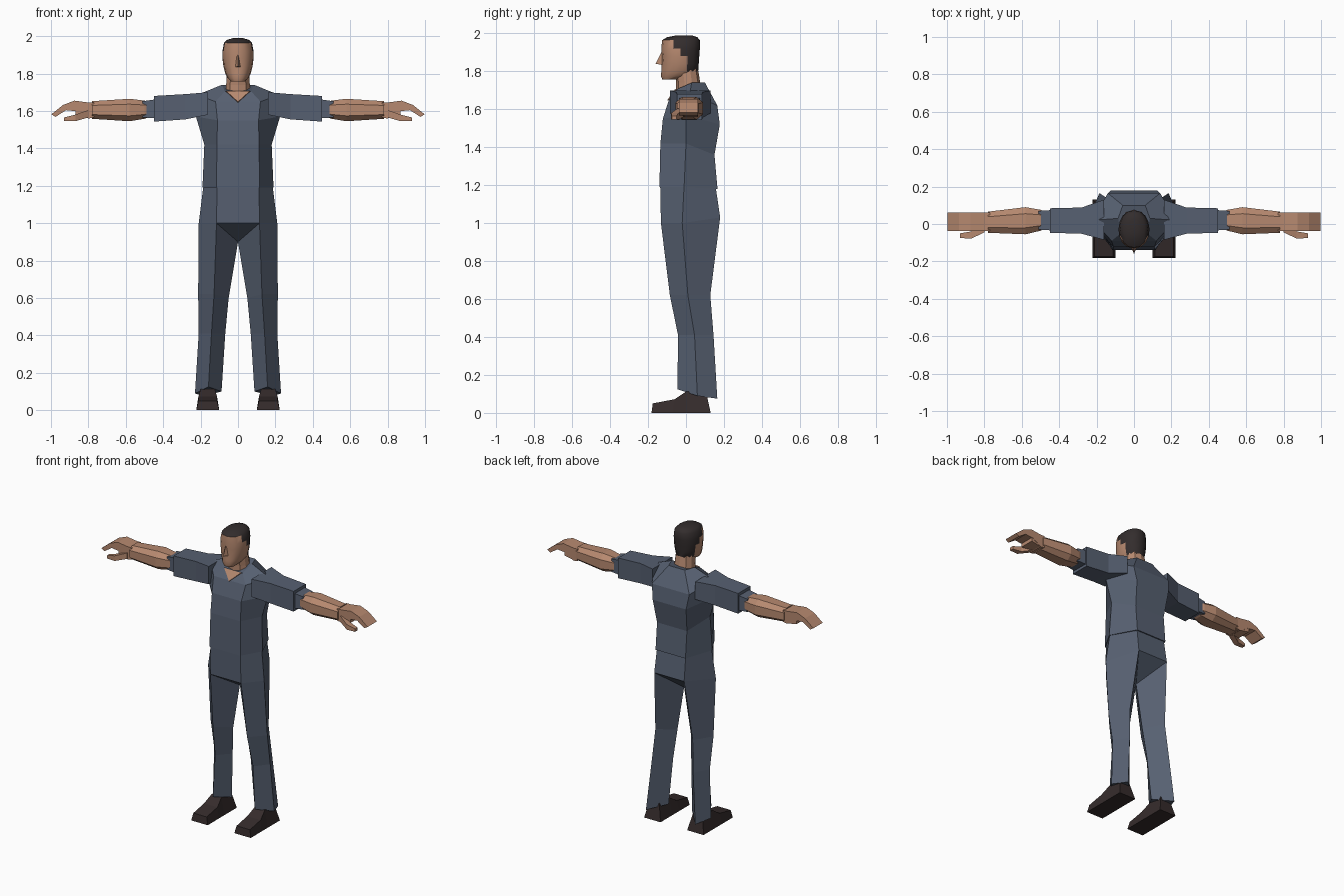
import bpy, bmesh, math
from mathutils import Vector

cube = bpy.data.objects.get("Cube")
if cube:
    bpy.data.objects.remove(cube, do_unlink=True)


def material(name, rgb):
    m = bpy.data.materials.new(name)
    m.use_nodes = True
    colour = (*rgb, 1)
    m.diffuse_color = colour
    node = next(n for n in m.node_tree.nodes if n.type == "BSDF_PRINCIPLED")
    node.inputs["Base Color"].default_value = colour
    node.inputs["Roughness"].default_value = 0.9
    return m


CLOTH = material("slate cloth", (0.094, 0.117, 0.165))
SKIN = material("skin", (0.47, 0.25, 0.16))
HAIR = material("dark hair", (0.033, 0.026, 0.026))
LEATHER = material("dark shoe leather", (0.036, 0.025, 0.025))


def build(name, bm, *mats):
    bmesh.ops.remove_doubles(bm, verts=bm.verts, dist=0.0005)
    bmesh.ops.recalc_face_normals(bm, faces=bm.faces)
    mesh = bpy.data.meshes.new(name)
    bm.to_mesh(mesh)
    bm.free()
    for m in mats:
        mesh.materials.append(m)
    obj = bpy.data.objects.new(name, mesh)
    bpy.context.collection.objects.link(obj)
    return obj


def loft(bm, rings, cap_start=True, cap_end=True):
    """Skin a list of closed rings with quads."""
    loops = [[bm.verts.new(p) for p in ring] for ring in rings]
    n = len(loops[0])
    for a, b in zip(loops, loops[1:]):
        for i in range(n):
            j = (i + 1) % n
            bm.faces.new((a[i], a[j], b[j], b[i]))
    if cap_start:
        bm.faces.new(loops[0])
    if cap_end:
        bm.faces.new(loops[-1])


def pair(name, rings, mat, **caps):
    """Build a lofted part on both sides of the body."""
    for side, s in (("left", 1), ("right", -1)):
        bm = bmesh.new()
        loft(bm, [[(s * x, y, z) for x, y, z in r] for r in rings], **caps)
        build(side + "_" + name, bm, mat)


def hexagon(front, side, back):
    half = [front, side, back]
    return half + [(-x, y, z) for x, y, z in reversed(half)]


def box_ring(x, y0, y1, z0, z1):
    return [(x, y0, z0), (x, y1, z0), (x, y1, z1), (x, y0, z1)]


def octagon_ring(x, y0, y1, z0, z1, cut=0.3):
    cy, cz, ry, rz = (y0 + y1) / 2, (z0 + z1) / 2, (y1 - y0) / 2, (z1 - z0) / 2
    k = 1 - cut * 1.6
    corners = [(-k, -1), (k, -1), (1, -k), (1, k), (k, 1), (-k, 1), (-1, k), (-1, -k)]
    return [(x, cy + ry * a, cz + rz * b) for a, b in corners]


def oval(z, w, yf, yb, n=16, tilt=0.0):
    ring = []
    for i in range(n):
        a = math.tau * i / n
        s, c = math.sin(a), math.cos(a)
        y = (yf + yb) / 2 - c * (yb - yf) / 2
        ring.append((w * math.copysign(abs(s) ** 0.85, s), y, z + tilt * -c))
    return ring


# Shirt body
bm = bmesh.new()
loft(bm, [
    hexagon((0.116, -0.14, 1.19), (0.19, -0.01, 1.19), (0.112, 0.166, 1.18)),
    hexagon((0.112, -0.135, 1.42), (0.18, 0, 1.42), (0.112, 0.15, 1.36)),
    hexagon((0.11, -0.122, 1.55), (0.225, 0, 1.57), (0.125, 0.178, 1.52)),
    hexagon((0.12, -0.09, 1.65), (0.22, 0.02, 1.685), (0.14, 0.165, 1.62)),
    hexagon((0.07, -0.05, 1.705), (0.085, 0.03, 1.74), (0.06, 0.10, 1.74)),
])
build("shirt_body", bm, CLOTH)

# Sleeves and the narrower cuffs under them
pair("sleeve", [
    box_ring(0.16, -0.085, 0.13, 1.58, 1.70),
    box_ring(0.28, -0.052, 0.088, 1.555, 1.69),
    box_ring(0.45, -0.047, 0.084, 1.543, 1.68),
], CLOTH)
pair("sleeve_cuff", [
    box_ring(0.43, -0.035, 0.075, 1.56, 1.663),
    box_ring(0.51, -0.03, 0.07, 1.565, 1.652),
], CLOTH)

# Trousers: hips with the crotch wedge
front, outer, back = (0.115, -0.132, 1.0), (0.21, -0.02, 1.0), (0.112, 0.18, 1.03)
crotch = (0, 0.02, 0.9)
bm = bmesh.new()
loft(bm, [
    hexagon((0.112, -0.136, 1.2), (0.185, -0.01, 1.2), (0.107, 0.155, 1.2)),
    hexagon(front, outer, back),
], cap_end=False)
for corner in (front, back):
    mirrored = (-corner[0], corner[1], corner[2])
    bm.faces.new([bm.verts.new(p) for p in (corner, mirrored, crotch)])
build("trouser_hips", bm, CLOTH)

# Trouser legs: front, outer, back and inner edges
pair("trouser_leg", [
    [front, outer, back, crotch],
    [(0.128, -0.085, 0.62), (0.213, 0.01, 0.62), (0.14, 0.128, 0.62), (0.05, 0.02, 0.6)],
    [(0.142, -0.042, 0.41), (0.21, 0.045, 0.41), (0.155, 0.145, 0.41), (0.068, 0.04, 0.41)],
    [(0.158, -0.045, 0.125), (0.23, 0.06, 0.09), (0.185, 0.165, 0.075), (0.088, 0.06, 0.1)],
], CLOTH, cap_start=False)

# Shoes, lofted from toe to heel: y, top height, top half width
shoe = []
for y, top_y, h, w in ((-0.182, -0.175, 0.05, 0.05), (-0.07, -0.06, 0.072, 0.05),
                       (0.0, 0.0, 0.112, 0.038), (0.13, 0.105, 0.115, 0.035)):
    shoe.append([(0.1, y, 0), (0.223, y, 0), (0.162 + w, top_y, h), (0.162 - w, top_y, h)])
pair("shoe", shoe, LEATHER)

# Forearms
pair("forearm", [
    octagon_ring(0.46, -0.02, 0.06, 1.575, 1.64),
    octagon_ring(0.50, -0.036, 0.076, 1.558, 1.655),
    octagon_ring(0.58, -0.055, 0.09, 1.545, 1.665),
    octagon_ring(0.78, -0.047, 0.066, 1.558, 1.652),
], SKIN)

# Hands: wrist, palm and curled fingers
hand = []
for x, top, low_x, low in ((0.77, 1.645, 0.77, 1.565), (0.80, 1.645, 0.80, 1.56),
                           (0.875, 1.655, 0.86, 1.598), (0.935, 1.632, 0.92, 1.604),
                           (0.998, 1.582, 0.975, 1.568)):
    hand.append([(low_x, -0.038, low), (low_x, 0.062, low), (x, 0.062, top), (x, -0.038, top)])
pair("hand", hand, SKIN)
pair("palm_heel", [
    box_ring(0.79, -0.036, 0.06, 1.56, 1.61),
    box_ring(0.87, -0.036, 0.06, 1.575, 1.61),
], SKIN)
pair("thumb", [
    box_ring(0.80, -0.045, -0.005, 1.565, 1.605),
    box_ring(0.87, -0.078, -0.04, 1.545, 1.58),
    box_ring(0.93, -0.075, -0.05, 1.545, 1.565),
], SKIN)

# Neck and the open collar
bm = bmesh.new()
loft(bm, [oval(1.69, 0.07, -0.052, 0.08, 10, 0.0), oval(1.74, 0.066, -0.052, 0.075, 10),
          oval(1.82, 0.06, -0.06, 0.062, 10)])
build("neck", bm, SKIN)
bm = bmesh.new()
plate = [Vector(p) for p in ((0, -0.093, 1.645), (0.064, -0.052, 1.703), (-0.064, -0.052, 1.703))]
offset = Vector((0, -0.005, 0.004))
loft(bm, [plate, [p + offset for p in plate]])
build("open_collar", bm, SKIN)

# Head with the hair coloured by height and depth
bm = bmesh.new()
loft(bm, [oval(*r) for r in (
    (1.757, 0.035, -0.125, -0.05), (1.775, 0.055, -0.132, 0.03),
    (1.80, 0.068, -0.13, 0.064), (1.84, 0.078, -0.128, 0.067),
    (1.88, 0.083, -0.127, 0.07), (1.92, 0.083, -0.13, 0.073),
    (1.964, 0.075, -0.126, 0.073), (1.98, 0.058, -0.10, 0.06),
    (1.99, 0.025, -0.05, 0.03))])
bm.faces.ensure_lookup_table()
hairline = ((1.967, -1), (1.93, -0.065), (1.89, -0.04), (1.85, -0.01), (1.81, 0.02), (1.78, 0.025))
for f in bm.faces:
    c = f.calc_center_median()
    limit = next((y for z, y in hairline if c.z > z), 1)
    f.material_index = int(c.y > limit)
head = build("head", bm, SKIN, HAIR)
bpy.ops.object.select_all(action="DESELECT")
head.select_set(True)
bpy.context.view_layer.objects.active = head
bpy.ops.object.shade_smooth_by_angle(angle=math.radians(40))

# Nose
bm = bmesh.new()
loft(bm, [[(0, -0.127, 1.905), (0.008, -0.12, 1.9), (-0.008, -0.12, 1.9)],
          [(0, -0.16, 1.84), (0.018, -0.115, 1.832), (-0.018, -0.115, 1.832)]])
build("nose", bm, SKIN)
